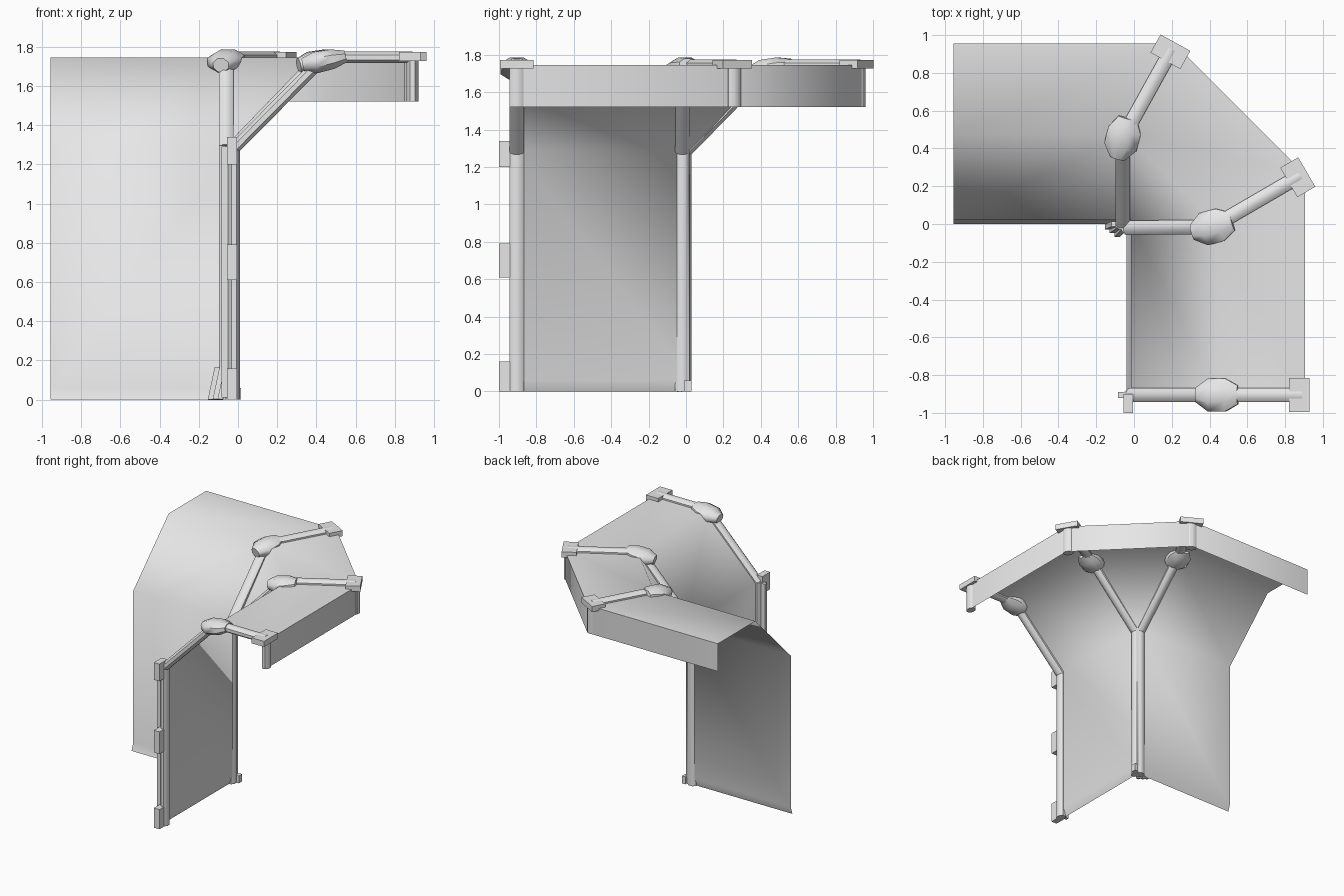
import bpy, bmesh, math
from mathutils import Vector, Matrix

if "Cube" in bpy.data.objects:
    bpy.data.objects.remove(bpy.data.objects["Cube"])

grey = bpy.data.materials.new("light_grey")
grey.diffuse_color = (0.8, 0.8, 0.8, 1)
grey.use_nodes = True
grey.node_tree.nodes["Principled BSDF"].inputs["Base Color"].default_value = grey.diffuse_color


def finish(name, bm, angle=None):
    bmesh.ops.remove_doubles(bm, verts=bm.verts, dist=0.0005)
    bmesh.ops.recalc_face_normals(bm, faces=bm.faces)
    mesh = bpy.data.meshes.new(name)
    bm.to_mesh(mesh)
    bm.free()
    mesh.materials.append(grey)
    ob = bpy.data.objects.new(name, mesh)
    bpy.context.collection.objects.link(ob)
    if angle:
        bpy.ops.object.select_all(action='DESELECT')
        ob.select_set(True)
        bpy.context.view_layer.objects.active = ob
        bpy.ops.object.shade_smooth_by_angle(angle=math.radians(angle))
    return ob


def lathe(name, p, q, rings, sides=8, side_dir=None):
    """Faceted rod from p to q; rings are (fraction, half width, half depth)."""
    p, q = Vector(p), Vector(q)
    d = (q - p).normalized()
    side = Vector(side_dir) if side_dir else d.cross(Vector((0, 0, 1)))
    side.normalize()
    up = side.cross(d).normalized()
    bm = bmesh.new()
    loops = []
    for t, w, h in rings:
        c = p.lerp(q, t)
        k = 1 / math.cos(math.pi / sides)
        loops.append([bm.verts.new(c + side * w * k * math.cos(a) + up * h * k * math.sin(a))
                      for a in [2 * math.pi * (i + .5) / sides for i in range(sides)]])
    for a, b in zip(loops, loops[1:]):
        for i in range(sides):
            j = (i + 1) % sides
            bm.faces.new((a[i], a[j], b[j], b[i]))
    bm.faces.new(loops[0])
    bm.faces.new(loops[-1])
    return finish(name, bm, 50)


def box(name, centre, size, turn=0.0):
    bm = bmesh.new()
    m = Matrix.Translation(centre) @ Matrix.Rotation(turn, 4, 'Z') @ Matrix.Diagonal((*size, 1))
    bmesh.ops.create_cube(bm, size=1, matrix=m)
    return finish(name, bm)


# Shell: foot flare, wall, slope, roof and hanging lip, swept round the corner
HEIGHTS = (0, .06, 1.29, 1.745, 1.745, 1.52)
corner = ((-.04, 0), (-.015, .02), (-.015, .02))
sections = [
    ((-.955, 0), (-.955, .02), (-.955, .02), (-.955, .475), (-.955, .955), (-.955, .955)),
    corner + ((-.05, .475), (.215, .955), (.215, .955)),
    corner + ((.44, -.01), (.905, .265), (.905, .265)),
    ((-.04, -.91), (-.015, -.91), (-.015, -.91), (.44, -.91), (.905, -.91), (.905, -.91)),
]
bm = bmesh.new()
grid = [[bm.verts.new((x, y, z)) for (x, y), z in zip(s, HEIGHTS)] for s in sections]
for i, (a, b) in enumerate(zip(grid, grid[1:])):
    for k in range(5):
        if i == 1 and k < 2:
            continue                    # corner wall has no width
        if i == 1 and k == 2:
            bm.faces.new((a[2], a[3], b[3]))
        else:
            bm.faces.new((a[k], a[k + 1], b[k + 1], b[k]))
finish("wall_and_roof_shell", bm, 60)

# Frames: wall post, sloping bar, roof bar, joint and lip post
frames = [
    ("left_corner", (-.06, .0), (-.06, .455), (.2, .925)),
    ("right_corner", (-.035, -.02), (.415, -.015), (.88, .255)),
    ("end", (-.02, -.905), (.44, -.905), (.89, -.905)),
]
for name, foot, knee, tip in frames:
    f, k, t = Vector(foot), Vector(knee), Vector(tip)
    out = (t - k).normalized()
    slope = (k - f).normalized()
    across = (-slope.y, slope.x, 0)
    turn = math.atan2(out.y, out.x)
    bar = [(0, .038, .03), (1, .038, .03)]
    lathe(name + "_wall_post", (*f, 0), (*f, 1.295), bar, side_dir=across)
    lathe(name + "_slope_bar", (*f, 1.28), (*k, 1.745), bar, side_dir=across)
    lathe(name + "_roof_bar", (*k, 1.745), (*t, 1.745), bar)
    # faceted joint at the knee
    mid = (out + slope).normalized()
    a, b = k - mid * .11, k + mid * .11
    lathe(name + "_knee_joint", (*a, 1.705), (*b, 1.75),
          [(0, .04, .035), (.3, .088, .055), (.7, .088, .05), (1, .05, .03)])
    # post hanging down the lip and its cap
    lathe(name + "_lip_post", (*t, 1.52), (*t, 1.77), [(0, .04, .03), (1, .04, .03)],
          side_dir=(-out.y, out.x, 0))
    c = t - out * .015
    box(name + "_lip_cap", (*c, 1.75), (.11, .18, .045), turn)

# Brackets along the free end post
for i, (lo, hi) in enumerate(((0, .16), (.61, .79), (1.2, 1.34))):
    box(f"end_bracket_{i + 1}", (-.03, -.95, (lo + hi) / 2), (.05, .1, hi - lo))
box("end_post_rib", (-.06, -.905, .65), (.05, .03, 1.28))

# Splayed foot at the inner corner
for i in range(3):
    x = -.055 - .025 * i
    lathe(f"corner_foot_{i + 1}", (x - .035, -.055 + .02 * i, 0), (x, -.02 + .01 * i, .165),
          [(0, .014, .014), (.35, .014, .014), (1, .014, .014)], 4, (1, 0, 0))
box("corner_foot_inner", (0, 0.01, .03), (.03, .04, .06))
